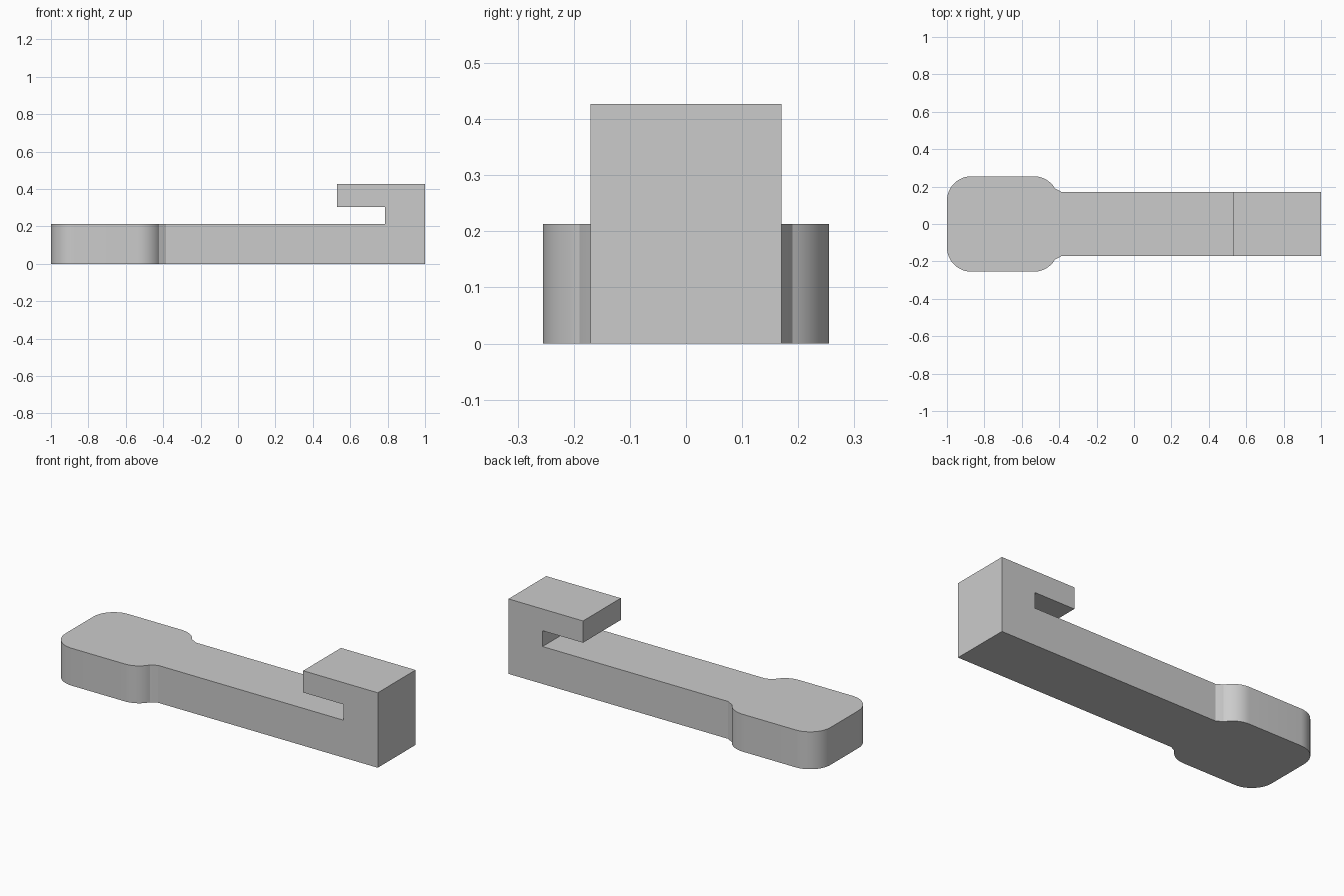
import bpy
import bmesh
from math import sin, cos, pi

cube = bpy.data.objects.get("Cube")
if cube:
    bpy.data.objects.remove(cube, do_unlink=True)

HALF_ARM = 0.17     # half width of the arm
HALF_HEAD = 0.255   # half width of the rounded head
RADIUS = 0.13       # head corner radius
BODY_TOP, SLOT_TOP, HOOK_TOP = 0.213, 0.303, 0.427

grey = bpy.data.materials.new("plain_grey")
grey.use_nodes = True
colour = (0.6, 0.6, 0.6, 1)
grey.diffuse_color = colour
grey.node_tree.nodes["Principled BSDF"].inputs["Base Color"].default_value = colour


def prism(name, points, depth):
    """Extrude a closed outline of 3D points along the depth vector."""
    bm = bmesh.new()
    face = bm.faces.new([bm.verts.new(p) for p in points])
    result = bmesh.ops.extrude_face_region(bm, geom=[face])
    moved = [v for v in result["geom"] if isinstance(v, bmesh.types.BMVert)]
    bmesh.ops.translate(bm, vec=depth, verts=moved)
    bmesh.ops.recalc_face_normals(bm, faces=bm.faces)
    mesh = bpy.data.meshes.new(name)
    bm.to_mesh(mesh)
    bm.free()
    mesh.materials.append(grey)
    obj = bpy.data.objects.new(name, mesh)
    bpy.context.collection.objects.link(obj)
    return obj


def arc(cx, start, end, steps=12):
    """Rounded head corner on the +y side."""
    cy = HALF_HEAD - RADIUS
    angles = [start + (end - start) * i / steps for i in range(steps + 1)]
    return [(cx + RADIUS * cos(a), cy + RADIUS * sin(a)) for a in angles]


# Plan outline: rounded head, small neck flare, straight arm; mirrored in y
half = arc(-1 + RADIUS, pi, pi / 2) + arc(-0.535, pi / 2, pi / 6)
half += [(-0.404, 0.181), (-0.385, HALF_ARM), (1, HALF_ARM)]
plan = half + [(x, -y) for x, y in reversed(half)]
body = prism("hooked_handle", [(x, y, -0.1) for x, y in plan], (0, 0, 0.7))

# Side outline with the slotted hook, trimming the plan shape
side = [(-1.1, 0), (1.1, 0), (1.1, HOOK_TOP), (0.53, HOOK_TOP), (0.53, SLOT_TOP),
        (0.785, SLOT_TOP), (0.785, BODY_TOP), (-1.1, BODY_TOP)]
cutter = prism("side_profile_helper", [(x, -0.4, z) for x, z in side], (0, 0.8, 0))

trim = body.modifiers.new("side_trim", "BOOLEAN")
trim.operation = "INTERSECT"
trim.solver = "EXACT"
trim.object = cutter
bpy.ops.object.select_all(action="DESELECT")
bpy.context.view_layer.objects.active = body
body.select_set(True)
bpy.ops.object.modifier_apply(modifier=trim.name)
bpy.data.objects.remove(cutter, do_unlink=True)
bpy.ops.object.shade_smooth_by_angle(angle=pi / 9)
